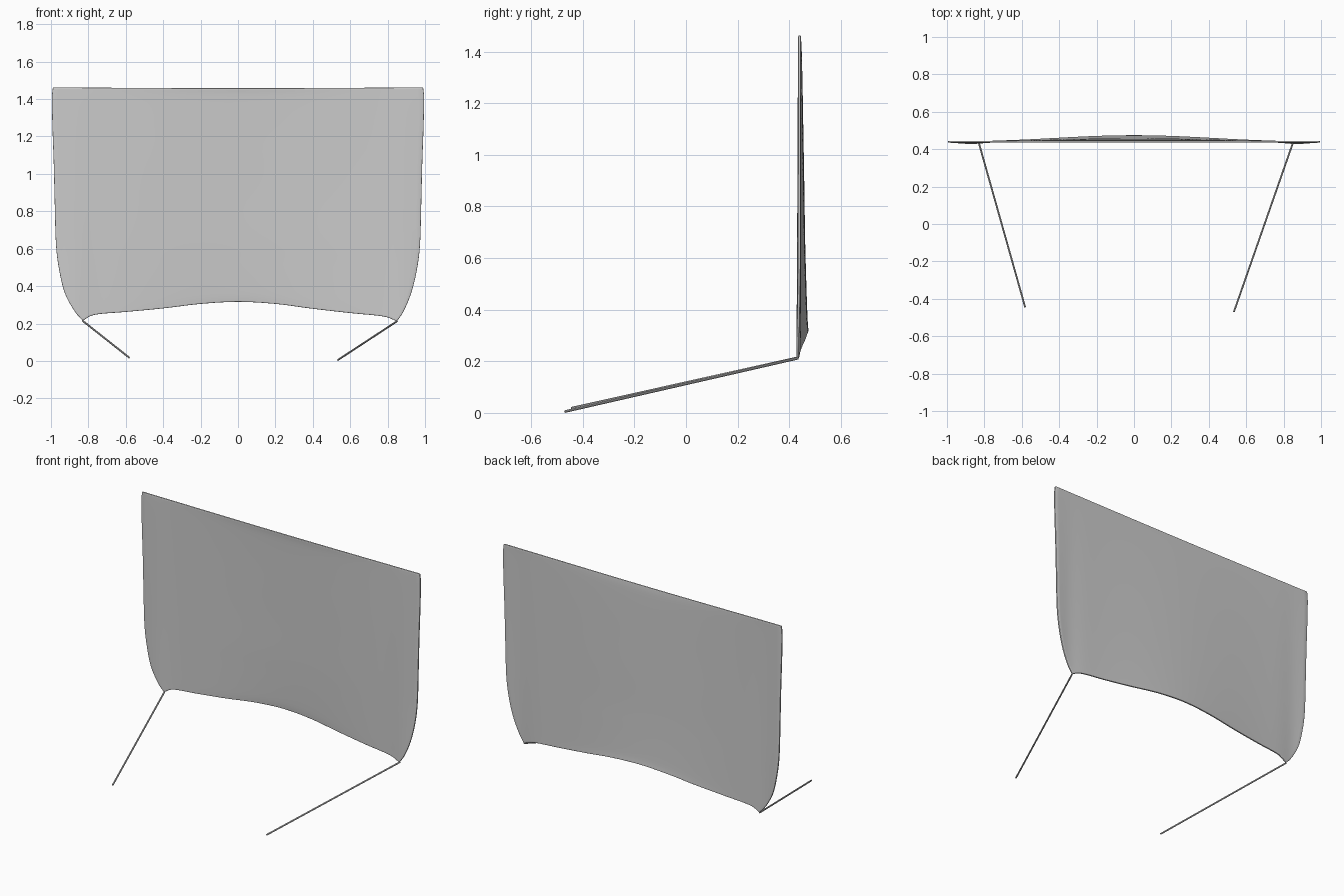
import bpy, bmesh, math
from mathutils import Vector

if "Cube" in bpy.data.objects:
    bpy.data.objects.remove(bpy.data.objects["Cube"])

def sample(pts, t):
    """Smooth curve through evenly indexed points, t in 0..1."""
    n = len(pts) - 1
    i = min(int(t * n), n - 1)
    f = t * n - i
    p1, p2 = Vector(pts[i]), Vector(pts[i + 1])
    p0 = Vector(pts[i - 1]) if i > 0 else 2 * p1 - p2
    p3 = Vector(pts[i + 2]) if i + 2 <= n else 2 * p2 - p1
    return 0.5 * (2 * p1 + (p2 - p0) * f + (2 * p0 - 5 * p1 + 4 * p2 - p3) * f * f
                  + (3 * p1 - p0 - 3 * p2 + p3) * f ** 3)

# Outline of the hanging sheet (x, z), sides listed from bottom to top
right = [(0.85, 0.212), (0.885, 0.265), (0.925, 0.36), (0.955, 0.48), (0.973, 0.62),
         (0.98, 0.85), (0.985, 1.05), (0.992, 1.25), (0.995, 1.4), (0.99, 1.462)]
left = [(-x, z) for x, z in right]
left[0], left[1], left[2] = (-0.83, 0.215), (-0.873, 0.265), (-0.925, 0.36)
bottom = [(-0.83, 0.215), (-0.765, 0.247), (-0.6, 0.262), (-0.4, 0.281), (-0.2, 0.305),
          (0, 0.316), (0.2, 0.305), (0.4, 0.279), (0.6, 0.256), (0.775, 0.238), (0.85, 0.212)]
top = [(-0.99, 1.462), (0, 1.458), (0.99, 1.462)]

# Sheet: patch blended between the four edges, billowing back at the bottom
NU, NV = 60, 45
bm = bmesh.new()
grid = []
c00, c10, c01, c11 = (Vector(p) for p in (left[0], right[0], left[-1], right[-1]))
for j in range(NV + 1):
    v = j / NV
    row = []
    for i in range(NU + 1):
        u = i / NU
        p = ((1 - v) * sample(bottom, u) + v * sample(top, u)
             + (1 - u) * sample(left, v) + u * sample(right, v)
             - (1 - u) * (1 - v) * c00 - u * (1 - v) * c10
             - (1 - u) * v * c01 - u * v * c11)
        bulge = math.cos(min(abs(p.x) / 0.85, 1) * math.pi / 2) ** 2
        pinch = math.exp(-((abs(p.x) - 0.88) / 0.08) ** 2)
        y = 0.44 + (1 - v) * (0.03 * bulge - 0.008 * pinch)
        row.append(bm.verts.new((p.x, y, p.y)))
    grid.append(row)
for j in range(NV):
    for i in range(NU):
        bm.faces.new((grid[j][i], grid[j][i + 1], grid[j + 1][i + 1], grid[j + 1][i]))
mesh = bpy.data.meshes.new("hanging_sheet")
bm.to_mesh(mesh)
bm.free()
sheet = bpy.data.objects.new("hanging_sheet", mesh)
bpy.context.collection.objects.link(sheet)
solid = sheet.modifiers.new("thickness", "SOLIDIFY")
solid.thickness = 0.01
solid.offset = 0
bevel = sheet.modifiers.new("soft_edge", "BEVEL")
bevel.width = 0.003
bevel.segments = 2
bevel.limit_method = 'ANGLE'
bevel.angle_limit = math.radians(60)
for poly in mesh.polygons:
    poly.use_smooth = True

# Tie ropes from the lower corners to the ground
def rope(name, a, b, radius=0.005):
    a, b = Vector(a), Vector(b)
    bpy.ops.mesh.primitive_cylinder_add(vertices=10, radius=radius, depth=(b - a).length,
                                        location=(a + b) / 2)
    ob = bpy.context.object
    ob.name = name
    ob.rotation_euler = (b - a).to_track_quat('Z', 'Y').to_euler()
    bpy.ops.object.shade_smooth_by_angle()

rope("left_tie_rope", (-0.83, 0.435, 0.214), (-0.582, -0.445, 0.018))
rope("right_tie_rope", (0.85, 0.435, 0.212), (0.534, -0.47, 0.005))
